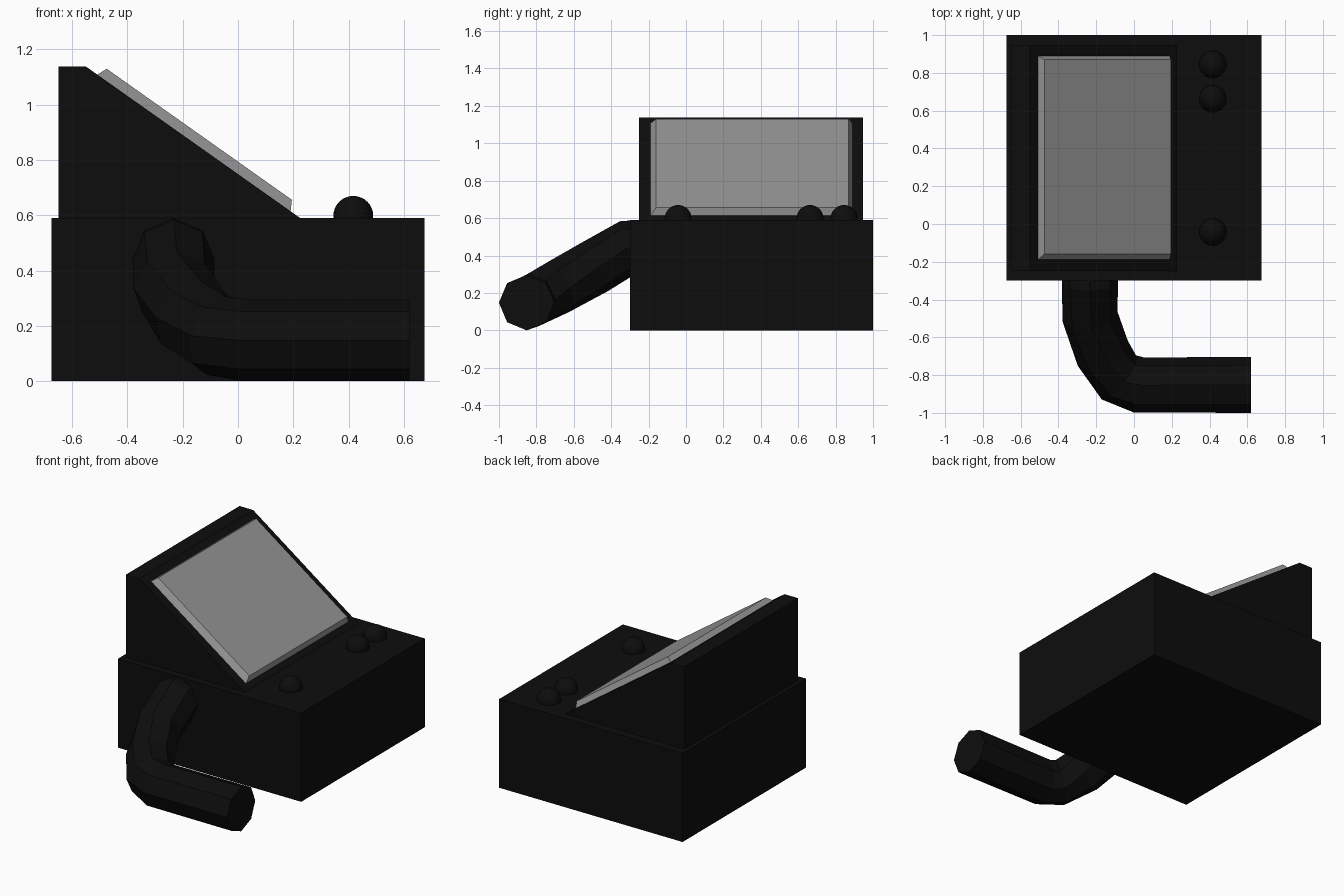
import bpy, bmesh, math
from mathutils import Vector

if "Cube" in bpy.data.objects:
    bpy.data.objects.remove(bpy.data.objects["Cube"])


def material(name, value):
    m = bpy.data.materials.new(name)
    m.diffuse_color = (value, value, value, 1)
    m.use_nodes = True
    m.node_tree.nodes["Principled BSDF"].inputs["Base Color"].default_value = m.diffuse_color
    return m


BLACK = material("black_plastic", 0.004)
GREY = material("screen_grey", 0.3)


def loft(name, rings, mat):
    """Join equal-sized rings of points into a capped solid."""
    bm = bmesh.new()
    vr = [[bm.verts.new(p) for p in ring] for ring in rings]
    n = len(vr[0])
    for a, b in zip(vr, vr[1:]):
        for i in range(n):
            j = (i + 1) % n
            bm.faces.new((a[i], a[j], b[j], b[i]))
    bm.faces.new(vr[0])
    bm.faces.new(vr[-1])
    bmesh.ops.recalc_face_normals(bm, faces=bm.faces)
    mesh = bpy.data.meshes.new(name)
    bm.to_mesh(mesh)
    bm.free()
    mesh.materials.append(mat)
    ob = bpy.data.objects.new(name, mesh)
    bpy.context.collection.objects.link(ob)
    return ob


def extrude_y(name, profile, y0, y1, mat):
    return loft(name, [[(x, y, z) for x, z in profile] for y in (y0, y1)], mat)


# Base box and sloping housing
extrude_y("base", [(-.675, 0), (.675, 0), (.675, .59), (-.675, .59)], -.30, 1.0, BLACK)
extrude_y("housing", [(-.65, .58), (-.65, 1.138), (-.55, 1.138), (.225, .59), (.225, .58)],
          -.25, .945, BLACK)


# Screen: bevelled slab lying on the slope
def screen_ring(top, bottom, y0, y1):
    return [(top[0], y0, top[1]), (bottom[0], y0, bottom[1]),
            (bottom[0], y1, bottom[1]), (top[0], y1, top[1])]


loft("screen", [screen_ring((-.51, 1.108), (.19, .613), -.19, .89),
                screen_ring((-.475, 1.13), (.195, .656), -.16, .87)], GREY)

# Round buttons
for i, y in enumerate((-.042, .663, .845)):
    bpy.ops.mesh.primitive_uv_sphere_add(segments=24, ring_count=16, radius=.072,
                                         location=(.417, y, .598))
    button = bpy.context.object
    button.name = f"button_{i + 1}"
    button.data.materials.append(BLACK)
    bpy.ops.object.shade_smooth_by_angle()

# Handle: eight-sided bent tube coming out of the front
path = [Vector(p) for p in ((-.233, -.29, .44), (-.233, -.315, .44), (-.233, -.49, .338),
                            (-.165, -.685, .23), (-.08, -.812, .165),
                            (.025, -.852, .148), (.62, -.852, .148))]
rings = []
for i, p in enumerate(path):
    before = (p - path[max(i - 1, 0)]).normalized()
    after = (path[min(i + 1, len(path) - 1)] - p).normalized()
    t = (before + after).normalized()
    side = t.cross(Vector((0, 0, 1))).normalized()
    up = side.cross(t)
    rings.append([p + .148 * (side * math.cos(k * math.pi / 4) + up * math.sin(k * math.pi / 4))
                  for k in range(8)])
loft("handle", rings, BLACK)
